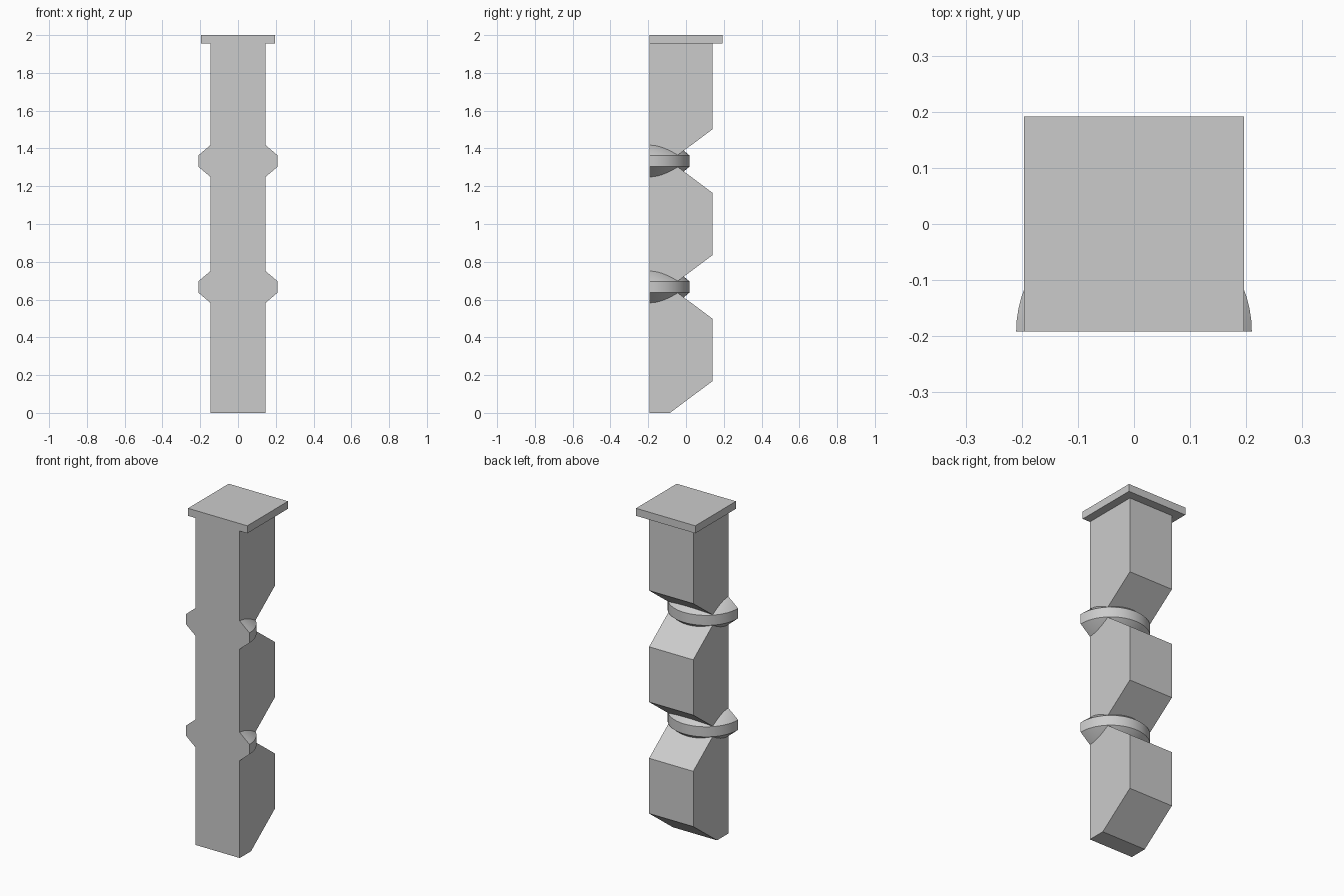
import bpy, bmesh, math
from mathutils import Vector

if "Cube" in bpy.data.objects:
    bpy.data.objects.remove(bpy.data.objects["Cube"], do_unlink=True)

FRONT = -0.192    # flat mounting plane
HALF_W = 0.146    # half width of the post
PITCH = 2 / 3     # spacing of the notches

grey = bpy.data.materials.new("plain grey")
grey.use_nodes = True
colour = (0.6, 0.6, 0.6, 1)
grey.diffuse_color = colour
grey.node_tree.nodes["Principled BSDF"].inputs["Base Color"].default_value = colour


def finish(name, bm):
    bmesh.ops.recalc_face_normals(bm, faces=bm.faces[:])
    mesh = bpy.data.meshes.new(name)
    bm.to_mesh(mesh)
    bm.free()
    mesh.materials.append(grey)
    obj = bpy.data.objects.new(name, mesh)
    bpy.context.collection.objects.link(obj)
    return obj


def extrude_profile(name, points, half_width):
    """Side profile (y, z) extruded across x."""
    bm = bmesh.new()
    face = bm.faces.new([bm.verts.new((-half_width, y, z)) for y, z in points])
    out = bmesh.ops.extrude_face_region(bm, geom=[face])
    moved = [v for v in out["geom"] if isinstance(v, bmesh.types.BMVert)]
    bmesh.ops.translate(bm, verts=moved, vec=(2 * half_width, 0, 0))
    return finish(name, bm)


def half_collar(name, z):
    """Half of a double-coned disc, with its flat cut on the mounting plane."""
    radius, band, apex = 0.21, 0.03, 0.207
    section = [(0, -apex), (radius, -band), (radius, band), (0, apex)]
    bm = bmesh.new()
    verts = [bm.verts.new((r, FRONT, z + h)) for r, h in section]
    edges = [bm.edges.new(pair) for pair in zip(verts, verts[1:])]
    bmesh.ops.spin(bm, geom=verts + edges, cent=(0, FRONT, z), axis=(0, 0, 1),
                   angle=math.pi, steps=32)
    bmesh.ops.remove_doubles(bm, verts=bm.verts[:], dist=0.0001)
    bmesh.ops.holes_fill(bm, edges=[e for e in bm.edges if e.is_boundary], sides=0)
    obj = finish(name, bm)
    bpy.ops.object.select_all(action="DESELECT")
    obj.select_set(True)
    bpy.context.view_layer.objects.active = obj
    bpy.ops.object.shade_smooth_by_angle(angle=math.radians(30))


# Post with V notches across its back
back, notch, rise = 0.14, -0.085, 0.168
cap_bottom = 1.955
profile = [(FRONT, 0), (notch, 0)]
for i in range(3):
    base = i * PITCH
    profile.append((back, base + rise))
    if i < 2:
        profile += [(back, base + PITCH - rise), (notch, base + PITCH)]
profile += [(back, cap_bottom), (FRONT, cap_bottom)]
extrude_profile("notched_post", profile, HALF_W)

# Square cap, flush with the front
extrude_profile("top_cap", [(FRONT, cap_bottom), (-FRONT, cap_bottom),
                            (-FRONT, 2), (FRONT, 2)], 0.196)

# Half collars in the notches
half_collar("lower_collar", PITCH)
half_collar("upper_collar", 2 * PITCH)
